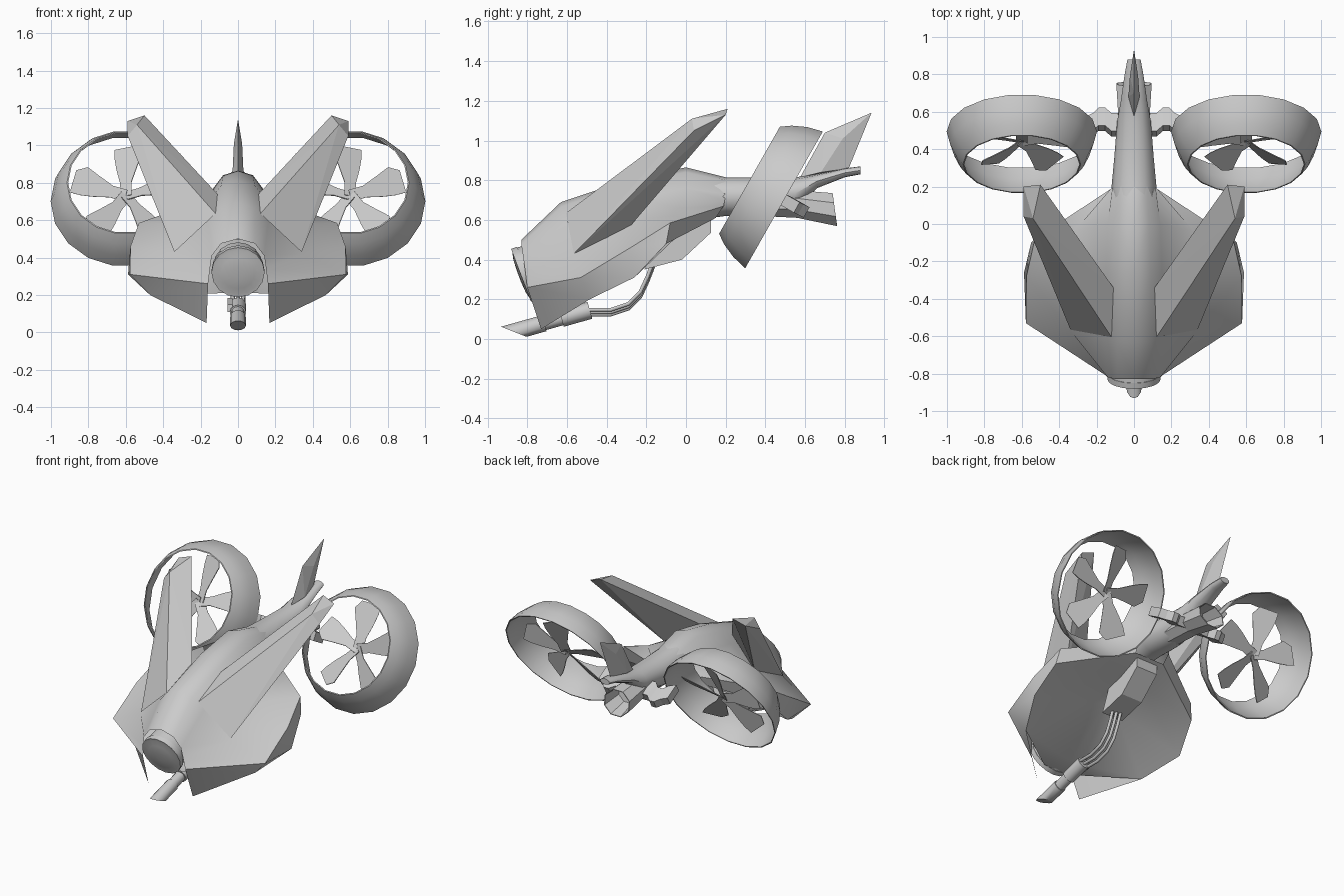
import bpy, bmesh, math
from mathutils import Vector

if "Cube" in bpy.data.objects:
    bpy.data.objects.remove(bpy.data.objects["Cube"])


def make(name, verts, faces, mirror=False, smooth=None, hull=False, thick=0):
    bm = bmesh.new()
    vs = [bm.verts.new(v) for v in verts]
    if hull:
        bmesh.ops.convex_hull(bm, input=vs)
    else:
        for f in faces:
            bm.faces.new([vs[i] for i in f])
    if mirror:
        geo = bm.verts[:] + bm.edges[:] + bm.faces[:]
        new = bmesh.ops.duplicate(bm, geom=geo)["geom"]
        dup = [g for g in new if isinstance(g, bmesh.types.BMVert)]
        bmesh.ops.scale(bm, vec=(-1, 1, 1), verts=dup)
        bmesh.ops.reverse_faces(bm, faces=[g for g in new if isinstance(g, bmesh.types.BMFace)])
        bmesh.ops.remove_doubles(bm, verts=bm.verts[:], dist=0.0005)
    bmesh.ops.recalc_face_normals(bm, faces=bm.faces[:])
    me = bpy.data.meshes.new(name)
    bm.to_mesh(me)
    bm.free()
    ob = bpy.data.objects.new(name, me)
    bpy.context.collection.objects.link(ob)
    if thick:
        mod = ob.modifiers.new("thickness", "SOLIDIFY")
        mod.thickness = thick
    if smooth:
        bpy.ops.object.select_all(action="DESELECT")
        ob.select_set(True)
        bpy.context.view_layer.objects.active = ob
        bpy.ops.object.shade_smooth_by_angle(angle=math.radians(smooth))
    return ob


def loft(rings, cap=True, loop=False):
    """Faces joining closed rings of equal point count."""
    n, k = len(rings[0]), len(rings)
    verts = [p for r in rings for p in r]
    faces = [(a * n + j, a * n + (j + 1) % n, (a + 1) % k * n + (j + 1) % n, (a + 1) % k * n + j)
             for a in range(k if loop else k - 1) for j in range(n)]
    if cap and not loop:
        faces += [tuple(range(n)), tuple(range((k - 1) * n, k * n))]
    return verts, faces


def circle(center, u, v, n, phase=0):
    c, u, v = Vector(center), Vector(u), Vector(v)
    return [c + u * math.cos(2 * math.pi * i / n + phase) + v * math.sin(2 * math.pi * i / n + phase)
            for i in range(n)]


# hull shell: half sections from spine, over the shoulder, to the skirt edge and belly
S = [[(0, -.83, .50), (.09, -.83, .475), (.14, -.82, .41), (.15, -.81, .34), (.16, -.80, .26), (.168, -.73, .05), (.10, -.75, .21), (0, -.76, .21)],
     [(0, -.63, .69), (.09, -.63, .665), (.16, -.62, .58), (.34, -.57, .42), (.578, -.53, .31), (.47, -.485, .20), (.08, -.60, .21), (0, -.60, .21)],
     [(0, -.27, .81), (.09, -.27, .785), (.15, -.27, .71), (.33, -.27, .575), (.575, -.28, .46), (.588, -.26, .31), (.09, -.28, .46), (0, -.28, .46)],
     [(0, 0, .865), (.08, 0, .84), (.14, 0, .76), (.32, -.04, .66), (.53, -.08, .585), (.55, -.10, .48), (.08, -.03, .53), (0, -.03, .53)],
     [(0, .20, .815), (.07, .20, .795), (.115, .20, .73), (.118, .195, .70), (.12, .19, .67), (.11, .15, .61), (.06, .15, .61), (0, .15, .61)]]
faces = []
for a in range(4):
    for j in range(7):
        q = (a * 8 + j, a * 8 + j + 1, a * 8 + j + 9, a * 8 + j + 8)
        faces.append(q[1:] if a == 0 and j == 5 else q)   # leaves the front skirt hanging free
make("hull_shell", [p for s in S for p in s], faces, mirror=True, smooth=50)

# tail boom: y, half width, bottom, top
boom = [(.05, .10, .60, .845), (.20, .12, .62, .815), (.36, .105, .61, .815),
        (.55, .09, .65, .815), (.66, .07, .76, .83), (.80, .05, .815, .86), (.88, .035, .83, .87)]
make("tail_boom", *loft([circle((0, y, (b + t) / 2), (w, 0, 0), (0, 0, (t - b) / 2), 12)
                         for y, w, b, t in boom]), smooth=40)

# exhaust nozzle under the boom
make("exhaust_nozzle", *loft([circle((0, y, z), (w, 0, 0), (0, s, h), 8, math.pi / 8)
                              for y, z, w, s, h in [(.36, .69, .09, 0, .075), (.56, .68, .09, 0, .075),
                                                    (.75, .652, .102, -.012, .09), (.75, .652, .096, -.012, .085),
                                                    (.62, .67, .08, -.01, .065)]]))

# nose lens with collar
ax = Vector((0, -.936, -.353))
up = Vector((0, -.353, .936))
mid = Vector((0, -.82, .325))
make("nose_lens", *loft([circle(mid + ax * d, (r, 0, 0), up * r, 16)
                         for d, r in [(-.1, .13), (-.02, .138), (-.02, .142), (.012, .142),
                                      (.012, .125), (.02, .09), (.024, .03)]]), smooth=30)

# swept upper wings
wing = make("upper_wings", [(.12, -.605, .635), (.34, -.565, .43), (.325, -.28, .57), (.11, -.34, .74),
                            (.54, .03, 1.11), (.59, .04, 1.05), (.59, .20, 1.13), (.50, .21, 1.16)],
            [], hull=True)
wing.modifiers.new("mirror", "MIRROR")

# tail fin
make("tail_fin", [(0, .575, .815), (0, .82, .86), (0, .935, 1.14), (0, .70, 1.04),
                  (.03, .68, .84), (-.03, .68, .84), (.022, .79, 1.01), (-.022, .79, 1.01)], [], hull=True)

# belly box
side = [(-.21, .35), (-.02, .40), (.125, .535), (.125, .60), (-.15, .50)]
make("belly_box", [(x, y, z) for x in (-.08, .08) for y, z in side], [], hull=True)

# ducted fans: cone-shaped rings tilted backward
n = Vector((0, .87, -.494))
d = Vector((0, -.494, -.87))
X = Vector((1, 0, 0))
hub = Vector((.6, .32, .80))
profile = [(0, .315), (.05, .35), (.12, .382), (.2, .402)]
profile += [(t, r - .007) for t, r in reversed(profile)]
make("fan_ducts", *loft([circle(hub + n * t, X * r, d * r, 18) for t, r in profile], loop=True),
     mirror=True, smooth=40)

# five paddle blades per duct
bv, bf = [], []
rows = [(0, -.03, .03), (.08, -.03, .03), (.17, -.06, .05), (.24, -.085, .06), (.295, -.055, .06)]
for k in range(5):
    a = -math.pi / 2 + k * math.tau / 5
    out = X * math.cos(a) + d * math.sin(a)
    tan = d * math.cos(a) - X * math.sin(a)
    o = len(bv)
    for r, w0, w1 in rows:
        for w in (w0, w1):
            bv.append(hub + n * (.14 + .4 * w) + out * r + tan * w)
    bf += [(o + 2 * i, o + 2 * i + 1, o + 2 * i + 3, o + 2 * i + 2) for i in range(len(rows) - 1)]
make("fan_blades", bv, bf, mirror=True, thick=.005)

# kinked duct brackets
path = [(.05, .53, .68), (.12, .53, .68), (.155, .56, .665), (.19, .56, .665), (.22, .53, .68), (.26, .51, .69)]
make("duct_brackets", *loft([[Vector(p) + n * (.055 * i) + d * (.03 * j)
                              for i, j in ((-1, -1), (1, -1), (1, 1), (-1, 1))] for p in path]), mirror=True)

# chin gun: barrel with a slanted scoop muzzle and stepped sleeves
g = Vector((0, .96, .27))
h = Vector((0, -.27, .96))
base = Vector((0, -.82, .05))


def tube(name, t0, t1, r, slant=0):
    make(name, *loft([circle(base + g * t0, X * r, h * r - g * slant, 12),
                      circle(base + g * t1, X * r, h * r, 12)]), smooth=40)


tube("gun_muzzle", -.05, .11, .042, .055)
tube("gun_barrel", .08, .22, .036)
tube("gun_receiver", .2, .35, .044)
make("gun_side_box", [(x, y, z) for x in (-.055, -.03) for y, z in ((-.62, .11), (-.5, .13), (-.5, .185), (-.62, .15))],
     [], hull=True)

# feed cables up to the belly
for i, x in enumerate((-.028, 0, .028)):
    cu = bpy.data.curves.new("feed_cable", "CURVE")
    cu.dimensions = "3D"
    cu.bevel_depth = .011
    cu.bevel_resolution = 1
    sp = cu.splines.new("POLY")
    pts = [(-.50, .135), (-.38, .135), (-.29, .165), (-.23, .225), (-.195, .30), (-.16, .39)]
    sp.points.add(len(pts) - 1)
    for p, (y, z) in zip(sp.points, pts):
        p.co = (x, y, z + .012 * (i - 1), 1)
    bpy.context.collection.objects.link(bpy.data.objects.new("feed_cable_%d" % (i + 1), cu))
